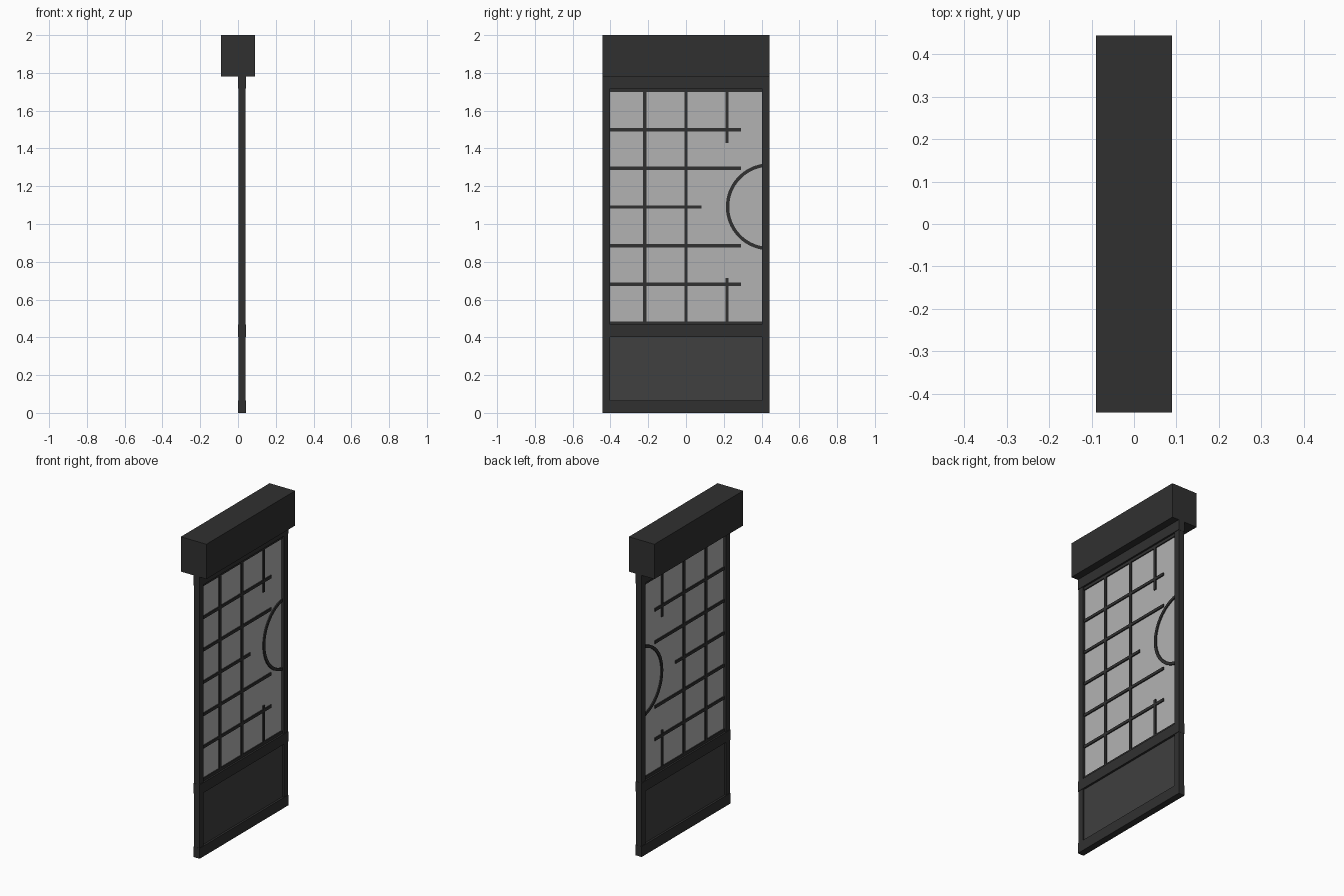
import bpy, bmesh, math

if "Cube" in bpy.data.objects:
    bpy.data.objects.remove(bpy.data.objects["Cube"])


def material(name, color):
    m = bpy.data.materials.new(name)
    m.diffuse_color = color
    m.use_nodes = True
    m.node_tree.nodes["Principled BSDF"].inputs["Base Color"].default_value = m.diffuse_color
    return m


DARK = material("dark_wood", (0.03, 0.03, 0.03, 1))
PANEL = material("panel_wood", (0.05, 0.05, 0.05, 0.97))
PAPER = material("paper", (0.45, 0.45, 0.45, 0.85))
MID = 0.021  # door centre plane in x


def finish(name, bm, mat):
    bmesh.ops.recalc_face_normals(bm, faces=bm.faces)
    me = bpy.data.meshes.new(name)
    bm.to_mesh(me)
    bm.free()
    me.materials.append(mat)
    ob = bpy.data.objects.new(name, me)
    bpy.context.collection.objects.link(ob)
    return ob


def box(name, x, y, z, mat=DARK):
    bm = bmesh.new()
    bmesh.ops.create_cube(bm, size=1)
    for v in bm.verts:
        v.co = [r[0] + (c + 0.5) * (r[1] - r[0]) for r, c in zip((x, y, z), v.co)]
    return finish(name, bm, mat)


def slab(half):
    return (MID - half, MID + half)


# header box
box("header", (-0.089, 0.089), (-0.443, 0.443), (1.78, 2.0))

# door frame
for side, y in (("left", (-0.442, -0.402)), ("right", (0.402, 0.442))):
    box("stile_" + side, slab(0.018), y, (0.01, 1.78))
for name, z in (("bottom", (0, 0.066)), ("middle", (0.402, 0.467)), ("top", (1.717, 1.78))):
    box("rail_" + name, slab(0.021), (-0.443, 0.443), z)

# infill panels
box("lower_panel", slab(0.008), (-0.402, 0.402), (0.066, 0.402), PANEL)
box("paper_panel", slab(0.003), (-0.402, 0.402), (0.467, 1.717), PAPER)

# lattice bars
W = 0.009
bar = slab(0.01)
for i, z in enumerate((0.476, 1.708)):
    box(f"lattice_edge_{i}", bar, (-0.402, 0.402), (z - W, z + W))
verticals = ((-0.219, 0.467, 1.717), (0, 0.467, 1.717), (0.217, 0.467, 0.713), (0.217, 1.43, 1.717))
for i, (y, z0, z1) in enumerate(verticals):
    box(f"vertical_bar_{i}", bar, (y - W, y + W), (z0, z1))
for i in range(5):
    z = 0.681 + i * 0.2045
    end = 0.082 if i == 2 else 0.291
    box(f"horizontal_bar_{i}", bar, (-0.402, end), (z - W, z + W))

# half-round handle arc, ends buried in the right stile
bm = bmesh.new()
N = 32
rings = []
for i in range(N + 1):
    a = math.radians(95 + 170 * i / N)
    rings.append([bm.verts.new((x, 0.441 + r * math.cos(a), 1.091 + r * math.sin(a)))
                  for x, r in ((bar[0], 0.212), (bar[1], 0.212), (bar[1], 0.23), (bar[0], 0.23))])
for a, b in zip(rings, rings[1:]):
    for k in range(4):
        j = (k + 1) % 4
        bm.faces.new((a[k], a[j], b[j], b[k]))
bm.faces.new(rings[0])
bm.faces.new(rings[-1])
arc = finish("handle_arc", bm, DARK)
bpy.context.view_layer.objects.active = arc
arc.select_set(True)
bpy.ops.object.shade_smooth_by_angle()
